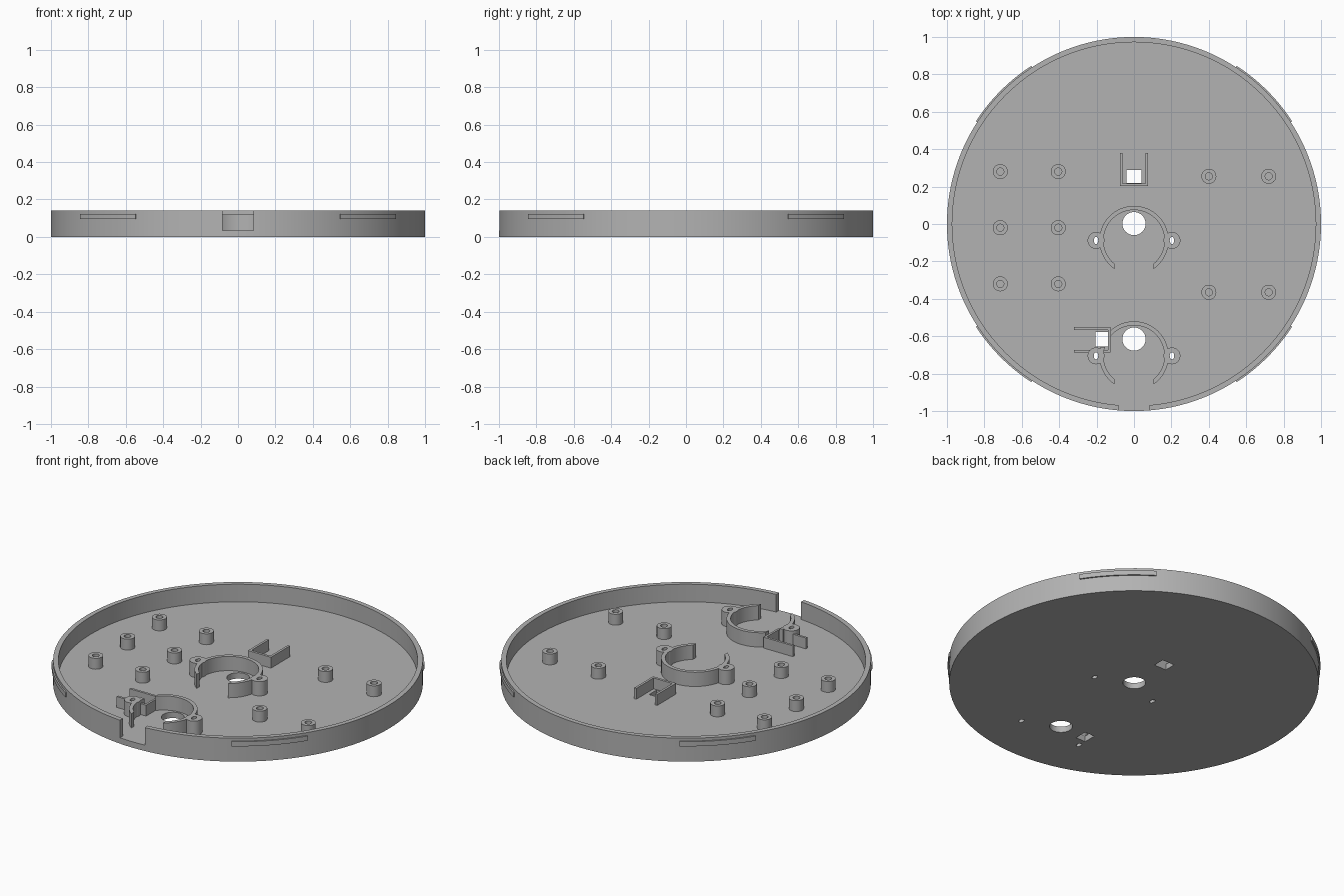
import bpy, bmesh
from math import cos, sin, radians, pi
from mathutils import Matrix

if "Cube" in bpy.data.objects:
    bpy.data.objects.remove(bpy.data.objects["Cube"], do_unlink=True)

GREY = (0.45, 0.45, 0.45, 1)
grey = bpy.data.materials.new("plain grey")
grey.use_nodes = True
grey.diffuse_color = GREY
grey.node_tree.nodes["Principled BSDF"].inputs["Base Color"].default_value = GREY

FLOOR, RIM, CLAMP, POST = 0.035, 0.14, 0.12, 0.1
SINK = FLOOR - 0.005   # parts start slightly inside the floor


def finish(name, bm):
    bmesh.ops.recalc_face_normals(bm, faces=bm.faces)
    mesh = bpy.data.meshes.new(name)
    bm.to_mesh(mesh)
    bm.free()
    mesh.materials.append(grey)
    ob = bpy.data.objects.new(name, mesh)
    bpy.context.collection.objects.link(ob)
    return ob


def box(name, x0, x1, y0, y1, z0=-0.1, z1=0.3):
    bm = bmesh.new()
    m = Matrix.Translation(((x0 + x1) / 2, (y0 + y1) / 2, (z0 + z1) / 2))
    m = m @ Matrix.Diagonal((x1 - x0, y1 - y0, z1 - z0, 1))
    bmesh.ops.create_cube(bm, size=1, matrix=m)
    return finish(name, bm)


def cylinder(name, x, y, rx, ry=None, z0=-0.1, z1=0.3, sides=32):
    bm = bmesh.new()
    m = Matrix.Translation((x, y, (z0 + z1) / 2)) @ Matrix.Diagonal((rx, ry or rx, z1 - z0, 1))
    bmesh.ops.create_cone(bm, cap_ends=True, segments=sides, radius1=1, radius2=1,
                          depth=1, matrix=m)
    return finish(name, bm)


def sweep(name, profile, start=0, end=360, steps=128, x=0, y=0):
    """Turn a closed (radius, z) profile about the z axis."""
    bm = bmesh.new()
    full = end - start == 360
    rows = []
    for i in range(steps if full else steps + 1):
        a = radians(start + (end - start) * i / steps)
        rows.append([bm.verts.new((x + r * cos(a), y + r * sin(a), z)) for r, z in profile])
    n = len(profile)
    for i in range(steps):
        a, b = rows[i], rows[(i + 1) % len(rows)]
        for j in range(n):
            k = (j + 1) % n
            bm.faces.new((a[j], b[j], b[k], a[k]))
    if not full:
        bm.faces.new(rows[0])
        bm.faces.new(rows[-1])
    return finish(name, bm)


def combine(ob, other, operation):
    mod = ob.modifiers.new(operation, "BOOLEAN")
    mod.operation, mod.solver, mod.object = operation, "EXACT", other
    bpy.context.view_layer.objects.active = ob
    bpy.ops.object.modifier_apply(modifier=mod.name)
    bpy.data.objects.remove(other, do_unlink=True)


def cut(ob, other):
    combine(ob, other, "DIFFERENCE")


def join(ob, other):
    combine(ob, other, "UNION")


parts = []

# Round tray: a solid disc with the recess and openings cut out
tray = cylinder("round_tray", 0, 0, 1, z0=0, z1=RIM, sides=128)
cut(tray, cylinder("recess", 0, 0, 0.972, z0=FLOOR, sides=128))
cut(tray, box("rim_notch", -0.082, 0.082, -1.1, -0.9, FLOOR))
cut(tray, box("rear_window", -0.04, 0.04, 0.22, 0.29))
cut(tray, box("front_window", -0.205, -0.14, -0.655, -0.578))
parts.append(tray)

# Round motor clamps, each open to the front with two screw ears
for label, y in (("rear", -0.088), ("front", -0.705)):
    cut(tray, cylinder("shaft_hole", 0, y + 0.09, 0.062, sides=48))
    clamp = sweep(label + "_motor_clamp",
                  [(0.163, SINK), (0.185, SINK), (0.185, CLAMP), (0.163, CLAMP)],
                  steps=64, y=y)
    cut(clamp, box("clamp_gap", -0.104, 0.104, y - 0.3, y))
    for s in (-1, 1):
        join(clamp, cylinder("ear", s * 0.203, y, 0.045, z0=SINK, z1=CLAMP))
    for s in (-1, 1):
        cut(clamp, cylinder("ear_slot", s * 0.203, y, 0.012, 0.019, sides=20))
        cut(tray, cylinder("floor_slot", s * 0.203, y, 0.012, 0.019, sides=20))
    if label == "front":
        cut(clamp, box("sensor_clearance", -0.33, -0.126, -0.658, -0.55))
    parts.append(clamp)

# U-shaped sensor holders beside the windows
rear = box("rear_sensor_holder", -0.076, 0.076, 0.202, 0.38, SINK, POST)
cut(rear, box("pocket", -0.062, 0.062, 0.217, 0.5))
front = box("front_sensor_holder", -0.32, -0.125, -0.688, -0.552, SINK, POST)
cut(front, box("pocket", -0.5, -0.138, -0.674, -0.566))
for x in (-0.203,):
    cut(front, cylinder("ear_clearance", x, -0.705, 0.04))
parts += [rear, front]

# Hollow board posts
spots = [(x, y) for x in (-0.715, -0.405) for y in (0.28, -0.02, -0.32)]
spots += [(x, y) for x in (0.4, 0.72) for y in (0.255, -0.365)]
for i, (x, y) in enumerate(spots):
    parts.append(sweep(f"board_post_{i + 1}",
                       [(0.019, SINK), (0.04, SINK), (0.04, POST), (0.019, POST)],
                       steps=32, x=x, y=y))

# Thin snap ridges on the outside of the rim
for i in range(4):
    mid = 45 + 90 * i
    parts.append(sweep(f"snap_ridge_{i + 1}",
                       [(0.99, 0.095), (1.008, 0.095), (1.008, 0.123), (0.99, 0.123)],
                       mid - 12, mid + 12, 16))

# Smooth the curved walls, keep the edges sharp
bpy.ops.object.select_all(action="DESELECT")
for ob in parts:
    ob.select_set(True)
bpy.context.view_layer.objects.active = tray
bpy.ops.object.shade_smooth_by_angle(angle=radians(30))
